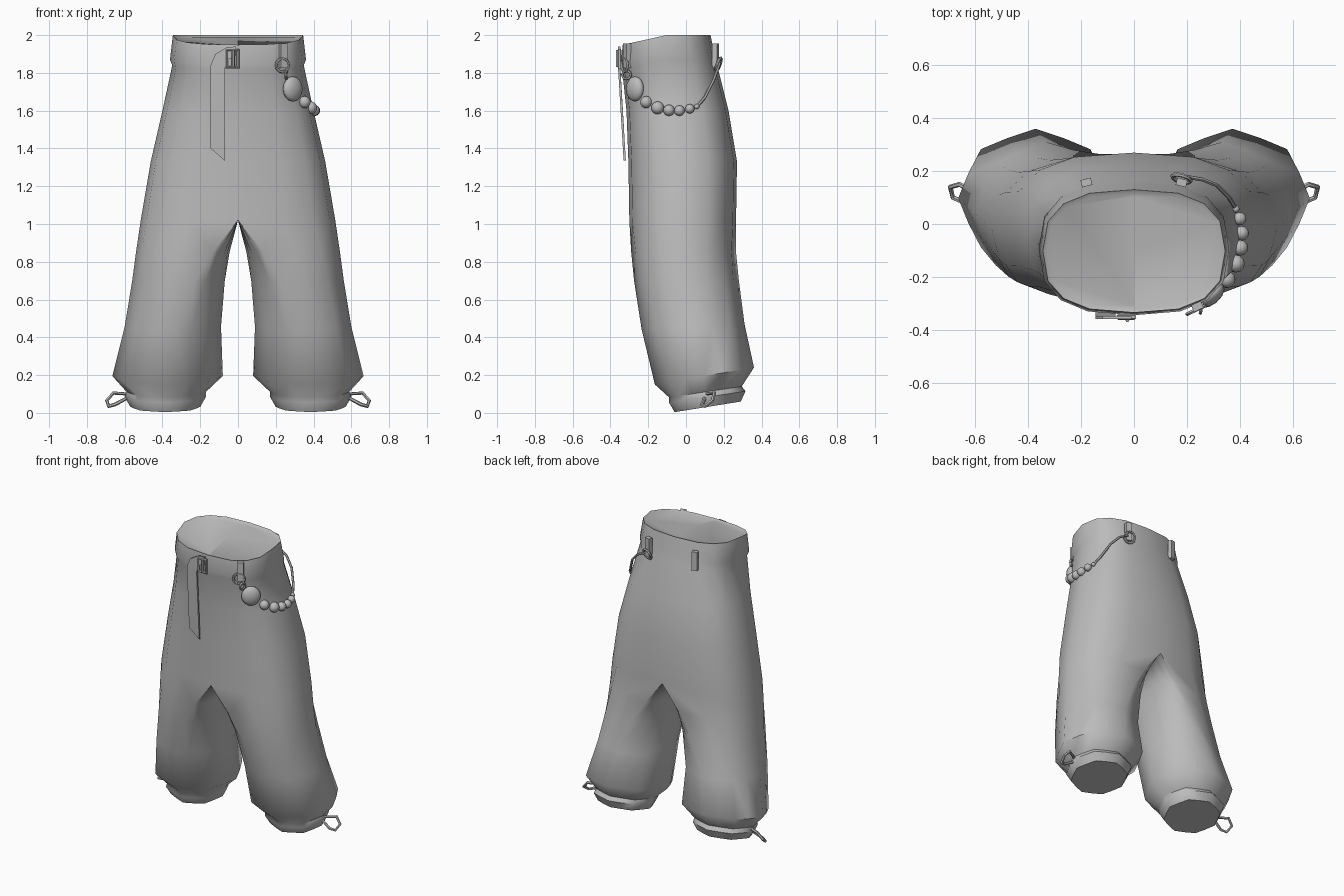
import bpy, bmesh, math
from mathutils import Vector

cube = bpy.data.objects.get("Cube")
if cube:
    bpy.data.objects.remove(cube)

GREY = bpy.data.materials.new("plain_grey")
GREY.use_nodes = True
GREY.diffuse_color = (0.5, 0.5, 0.5, 1)
GREY.node_tree.nodes["Principled BSDF"].inputs["Base Color"].default_value = (0.5, 0.5, 0.5, 1)


def finish(obj, name, angle=50):
    obj.name = name
    obj.data.materials.append(GREY)
    bpy.ops.object.select_all(action='DESELECT')
    obj.select_set(True)
    bpy.context.view_layer.objects.active = obj
    if obj.type == 'CURVE':
        bpy.ops.object.convert(target='MESH')
        obj = bpy.context.view_layer.objects.active
    bpy.ops.object.shade_smooth_by_angle(angle=math.radians(angle))
    return obj


def from_bmesh(bm, name, angle=50):
    bmesh.ops.recalc_face_normals(bm, faces=bm.faces[:])
    mesh = bpy.data.meshes.new(name)
    bm.to_mesh(mesh)
    bm.free()
    obj = bpy.data.objects.new(name, mesh)
    bpy.context.collection.objects.link(obj)
    return finish(obj, name, angle)


def mirror(obj):
    mod = obj.modifiers.new("mirror", 'MIRROR')
    mod.merge_threshold = 0.001


def cord(name, points, radius, closed=False):
    data = bpy.data.curves.new(name, 'CURVE')
    data.dimensions = '3D'
    data.bevel_depth = radius
    data.bevel_resolution = 1
    data.use_fill_caps = True
    spline = data.splines.new('POLY')
    spline.points.add(len(points) - 1)
    for p, co in zip(spline.points, points):
        p.co = (*co, 1)
    spline.use_cyclic_u = closed
    obj = bpy.data.objects.new(name, data)
    bpy.context.collection.objects.link(obj)
    return finish(obj, name)


def ring(name, at, radius, thick, rot):
    bpy.ops.mesh.primitive_torus_add(location=at, rotation=[math.radians(a) for a in rot],
                                     major_radius=radius, minor_radius=thick,
                                     major_segments=12, minor_segments=6)
    return finish(bpy.context.object, name)


def bead(name, at, size, turn=0):
    bpy.ops.mesh.primitive_uv_sphere_add(segments=12, ring_count=8, radius=1, location=at,
                                         rotation=(0, 0, math.radians(turn)))
    bpy.context.object.scale = size
    return finish(bpy.context.object, name)


def spow(v, p):
    return math.copysign(abs(v) ** p, v)


# Trousers: half body lofted from hem to waist, inner side flat on the centre seam above the crotch
# height, inner x, outer x, front y, back y, tilt, leg roundness
ROWS = [
    (.06, .20, .57, -.06, .29, .16, 1),
    (.115, .17, .60, -.09, .315, .15, 1),
    (.14, .17, .59, -.09, .295, .15, 1),
    (.24, .08, .665, -.165, .36, .17, 1),
    (.47, .09, .60, -.235, .31, .05, .95),
    (.70, .07, .56, -.275, .28, 0, .65),
    (.85, .045, .54, -.29, .265, 0, .35),
    (1.02, 0, .515, -.30, .265, 0, 0),
    (1.33, 0, .462, -.305, .27, 0, 0),
    (1.60, 0, .40, -.315, .225, 0, 0),
    (1.84, 0, .348, -.338, .165, .10, 0),
    (1.87, 0, .36, -.345, .157, .10, 0),
    (2.0, 0, .345, -.335, .13, .22, 0),
    (1.99, 0, .33, -.32, .115, .22, 0),
]
SIDES = 16


def section(z, x_in, x_out, front, back, tilt, roundness):
    cx, cy = (x_in + x_out) / 2, (front + back) / 2
    hinge = back if z < 1 else cy
    points = []
    for i in range(SIDES):
        a = math.tau * i / SIDES
        c, s = math.cos(a), math.sin(a)
        half = Vector((x_in + (x_out - x_in) * max(c, 0) ** .75 if c > .001 else x_in,
                       cy + (back - front) / 2 * spow(s, .75)))
        facet = .94 if i % 2 else 1
        leg = Vector((cx + (x_out - x_in) / 2 * c * facet, cy + (back - front) / 2 * s * facet))
        p = half.lerp(leg, roundness)
        points.append((p.x, p.y, z + tilt * min(0, p.y - hinge)))
    return points


bm = bmesh.new()
loops = [[bm.verts.new(p) for p in section(*row)] for row in ROWS]
for low, high in zip(loops, loops[1:]):
    for i in range(SIDES):
        j = (i + 1) % SIDES
        bm.faces.new((low[i], low[j], high[j], high[i]))
bm.faces.new(loops[0][::-1])
bm.faces.new(loops[-1])
bmesh.ops.recalc_face_normals(bm, faces=bm.faces[:])
seam = [f for f in bm.faces if all(abs(v.co.x) < 1e-4 for v in f.verts)]
bmesh.ops.delete(bm, geom=seam, context='FACES')
mirror(from_bmesh(bm, "trousers"))

# Hanging belt strap, curving out of the buckle
outline = [(-.01, 1.94), (-.06, 1.935), (-.12, 1.9), (-.145, 1.84), (-.145, 1.4),
           (-.07, 1.335), (-.07, 1.82), (-.055, 1.87), (-.01, 1.89)]
bm = bmesh.new()
face = bm.faces.new([bm.verts.new((x, -.318 - .03 * min(1, (z - 1.33) / .5), z)) for x, z in outline])
made = bmesh.ops.extrude_face_region(bm, geom=[face])
bmesh.ops.translate(bm, vec=(0, -.012, 0), verts=[v for v in made["geom"] if isinstance(v, bmesh.types.BMVert)])
bmesh.ops.triangulate(bm, faces=[f for f in bm.faces if len(f.verts) > 4])
from_bmesh(bm, "belt_strap", 30)

# Buckle frame and its pin
cord("buckle_frame", [(x, -.352, z) for x, z in
                      ((-.06, 1.83), (0, 1.83), (0, 1.92), (-.06, 1.92))], .011, True)
cord("buckle_pin", [(-.025, -.362, 1.83), (-.025, -.362, 1.92)], .009)

# Belt loops
for name, x, y, turn in (("front_belt_loop", .24, -.312, 25),
                         ("back_left_belt_loop", .18, .157, -15),
                         ("back_right_belt_loop", -.18, .157, 15)):
    bpy.ops.mesh.primitive_cube_add(size=1, location=(x, y, 1.89), rotation=(0, 0, math.radians(turn)))
    loop = bpy.context.object
    loop.scale = (.04, .028, .13)
    bevel = loop.modifiers.new("rounding", 'BEVEL')
    bevel.width = .007
    finish(loop, name, 40)

# Hanging bead chain on the left hip
ring("front_chain_ring", (.235, -.325, 1.84), .036, .008, (90, 0, 25))
ring("front_small_ring", (.255, -.315, 1.79), .022, .007, (90, 0, 80))
bead("large_bead", (.29, -.27, 1.715), (.062, .035, .066), 40)
for i, (x, y, z, r) in enumerate([(.352, -.21, 1.645, .032), (.385, -.15, 1.615, .034),
                                  (.402, -.09, 1.602, .03), (.407, -.035, 1.60, .028),
                                  (.40, .02, 1.61, .025), (.385, .057, 1.622, .014)]):
    bead(f"chain_bead_{i + 1}", (x, y, z), (r, r, r))
cord("chain_cord", [(.385, .057, 1.62), (.36, .10, 1.67), (.315, .145, 1.76), (.26, .168, 1.82),
                    (.2, .178, 1.85)], .008)
ring("back_chain_ring", (.18, .172, 1.845), .036, .008, (70, 0, -15))

# Drawstring loops at both hems
mirror(cord("hem_drawstring", [(.585, .11, .10), (.66, .15, .105), (.695, .14, .065),
                               (.685, .10, .035), (.65, .085, .045), (.585, .10, .08)], .01, True))
